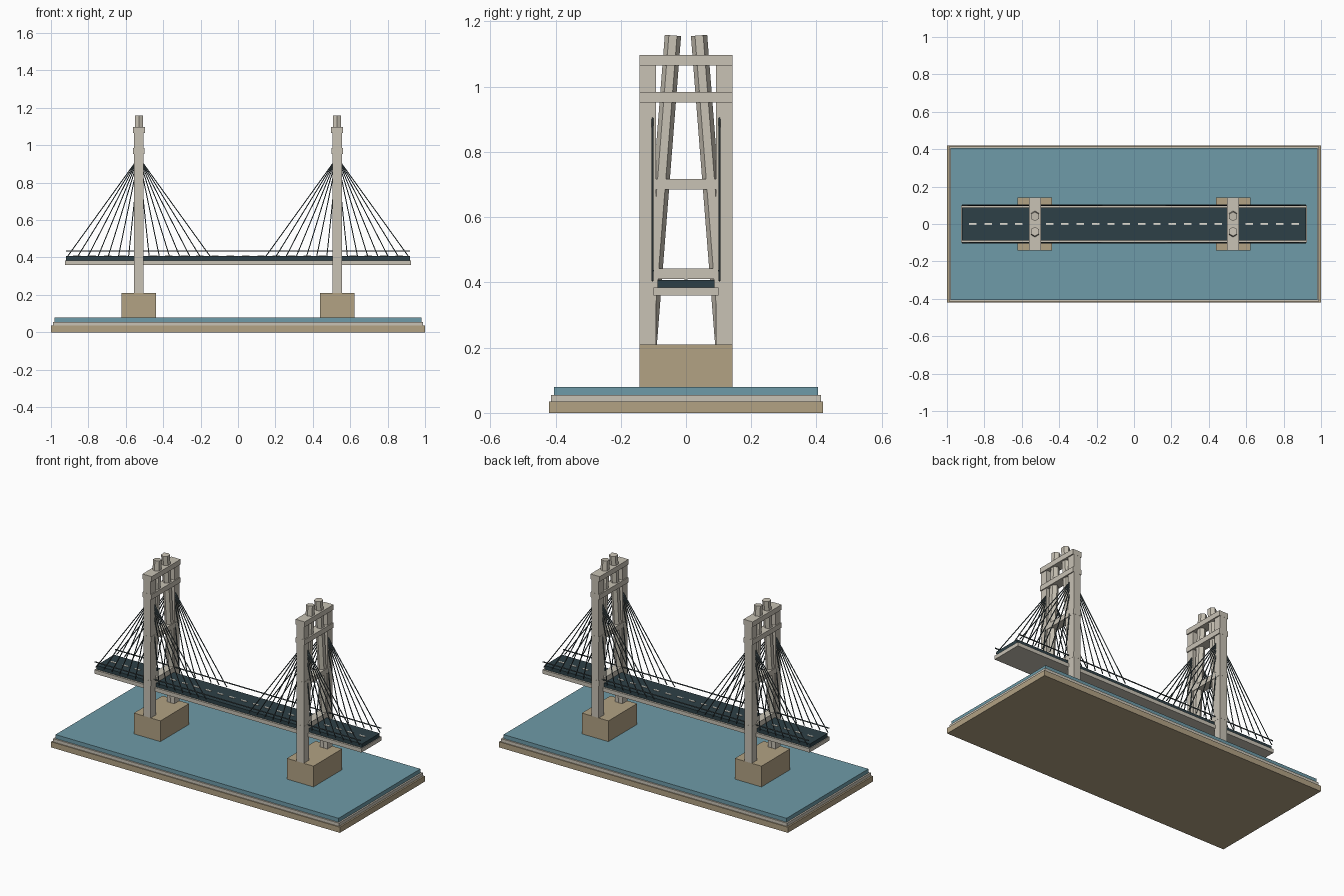
import bpy
from mathutils import Vector

cube = bpy.data.objects.get("Cube")
if cube:
    bpy.data.objects.remove(cube, do_unlink=True)


def material(name, rgb):
    mat = bpy.data.materials.new(name)
    mat.use_nodes = True
    colour = (*rgb, 1)
    mat.diffuse_color = colour
    mat.node_tree.nodes["Principled BSDF"].inputs["Base Color"].default_value = colour
    return mat


TAN = material("tan stone", (0.445, 0.36, 0.23))
CREAM = material("cream concrete", (0.58, 0.54, 0.46))
WATER = material("blue water", (0.156, 0.328, 0.392))
ROAD = material("dark asphalt", (0.027, 0.051, 0.063))
STEEL = material("grey steel", (0.06, 0.085, 0.092))
PAINT = material("white paint", (0.75, 0.73, 0.65))


def box(name, mat, centre, half_x, half_y, low, high):
    """Box centred on (x, y), reaching from low to high in z."""
    x, y = centre
    bpy.ops.mesh.primitive_cube_add(size=2, location=(x, y, (low + high) / 2))
    ob = bpy.context.object
    ob.name = name
    ob.scale = (half_x, half_y, (high - low) / 2)
    ob.data.materials.append(mat)
    return ob


def rod(name, mat, start, end, radius, sides):
    """Straight prism between two points."""
    start, end = Vector(start), Vector(end)
    axis = end - start
    bpy.ops.mesh.primitive_cylinder_add(
        vertices=sides, radius=radius, depth=axis.length, location=(start + end) / 2)
    ob = bpy.context.object
    ob.name = name
    ob.rotation_euler = Vector((0, 0, 1)).rotation_difference(axis).to_euler()
    ob.data.materials.append(mat)
    return ob


# Stepped base with water on top
box("base_slab", TAN, (0, 0), 1.0, 0.42, 0, 0.035)
box("base_trim", CREAM, (0, 0), 0.99, 0.414, 0.035, 0.055)
box("water", WATER, (0, 0), 0.98, 0.405, 0.055, 0.08)

# Deck, road and centre line
box("deck", CREAM, (0, 0), 0.925, 0.1, 0.36, 0.384)
box("road", ROAD, (0, 0), 0.92, 0.088, 0.384, 0.408)
DASHES = 22
for i in range(DASHES):
    x = (i - (DASHES - 1) / 2) * 0.082
    box("lane_dash", PAINT, (x, 0), 0.02, 0.005, 0.408, 0.411)

# Railings along both deck edges
for side in (-1, 1):
    y = side * 0.101
    rod("railing", STEEL, (-0.92, y, 0.435), (0.92, y, 0.435), 0.0035, 6)

# Towers
BEAMS = ((0.41, 0.026), (0.685, 0.026), (0.952, 0.031), (1.065, 0.032))
CABLES = 7
for tower_x in (-0.53, 0.53):
    box("pier", TAN, (tower_x, 0), 0.092, 0.142, 0.08, 0.21)
    for low, half_x in BEAMS:
        box("cross_beam", CREAM, (tower_x, 0), half_x, 0.1425, low, low + 0.032)

    for side in (-1, 1):
        box("tower_leg", CREAM, (tower_x, side * 0.117), 0.025, 0.025, 0.21, 1.09)
        # Leaning six-sided column inside the leg
        rod("leaning_column", CREAM, (tower_x, side * 0.115, 0.2),
            (tower_x, side * 0.04, 1.157), 0.025, 6)
        # Fan of stay cables
        y = side * 0.102
        for direction in (-1, 1):
            for i in range(CABLES):
                reach = direction * (0.055 + i * 0.0545)
                rod("stay_cable", STEEL, (tower_x, y, 0.935),
                    (tower_x + reach, y, 0.405), 0.003, 6)
